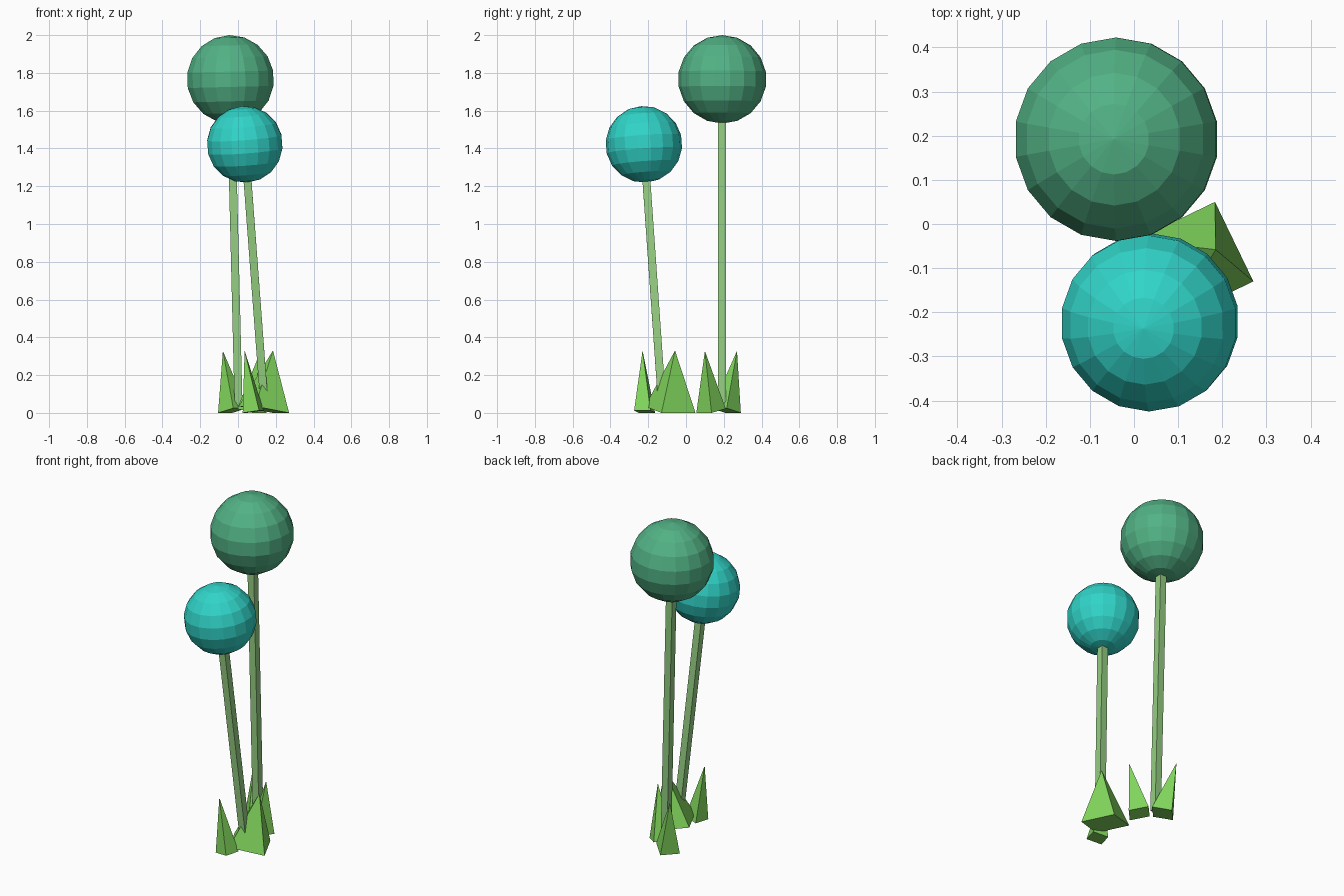
import bpy, bmesh, math
from mathutils import Vector

if "Cube" in bpy.data.objects:
    bpy.data.objects.remove(bpy.data.objects["Cube"])


def material(name, rgb):
    m = bpy.data.materials.new(name)
    m.diffuse_color = (*rgb, 1)
    m.use_nodes = True
    m.node_tree.nodes["Principled BSDF"].inputs["Base Color"].default_value = m.diffuse_color
    return m


LEAF = material("leaf green", (0.223, 0.68, 0.109))
STEM = material("stem green", (0.30, 0.617, 0.223))
GREEN = material("sea green", (0.084, 0.445, 0.235))
TEAL = material("turquoise", (0.03, 0.66, 0.58))


def add(name, bm, mat):
    bmesh.ops.recalc_face_normals(bm, faces=bm.faces)
    me = bpy.data.meshes.new(name)
    bm.to_mesh(me)
    bm.free()
    me.materials.append(mat)
    ob = bpy.data.objects.new(name, me)
    bpy.context.collection.objects.link(ob)
    return ob


def aim(ob, loc, direction):
    ob.location = loc
    ob.rotation_mode = 'QUATERNION'
    ob.rotation_quaternion = Vector((0, 0, 1)).rotation_difference(direction)


def flower(name, foot, centre, radius, mat, width=0.042):
    foot, centre = Vector(foot), Vector(centre)
    axis = centre - foot
    # square stem
    bm = bmesh.new()
    bmesh.ops.create_cube(bm, size=1)
    bmesh.ops.scale(bm, vec=(width, width, axis.length), verts=bm.verts)
    aim(add(name + "_stem", bm, STEM), (foot + centre) / 2, axis)
    # faceted ball bloom, tilted with its stem
    bm = bmesh.new()
    bmesh.ops.create_uvsphere(bm, u_segments=18, v_segments=9, radius=radius)
    aim(add(name + "_bloom", bm, mat), centre, axis)


def leaf(name, outer_mid, out, side, lift, tip):
    """Square pyramid leaning outward: outer base edge on the ground, inner edge lifted."""
    mid, out = Vector((*outer_mid, 0)), Vector((*out, 0)).normalized()
    along = Vector((-out.y, out.x, 0)) * side / 2
    inner = mid - out * side + Vector((0, 0, lift))
    bm = bmesh.new()
    base = [bm.verts.new(p) for p in (mid - along, mid + along, inner + along, inner - along)]
    top = bm.verts.new(tip)
    bm.faces.new(base)
    for i in range(4):
        bm.faces.new((base[i], base[(i + 1) % 4], top))
    add(name, bm, LEAF)


flower("tall", (0.003, 0.19, 0.03), (-0.04, 0.192, 1.766), 0.234, GREEN)
flower("short", (0.139, -0.127, 0.05), (0.036, -0.223, 1.422), 0.203, TEAL)

# two leaves at the foot of each flower
leaf("short_leaf_large", (0.227, -0.04), (0.9, 0.435), 0.2, 0.035, (0.185, -0.058, 0.33))
leaf("short_leaf_small", (0.037, -0.207), (-0.96, 0.27), 0.09, 0.013, (0.035, -0.23, 0.33))
leaf("tall_leaf_front", (0.114, 0.095), (0.73, -0.68), 0.11, 0.022, (0.12, 0.10, 0.328))
leaf("tall_leaf_back", (-0.068, 0.25), (-0.73, 0.68), 0.11, 0.025, (-0.08, 0.27, 0.328))
